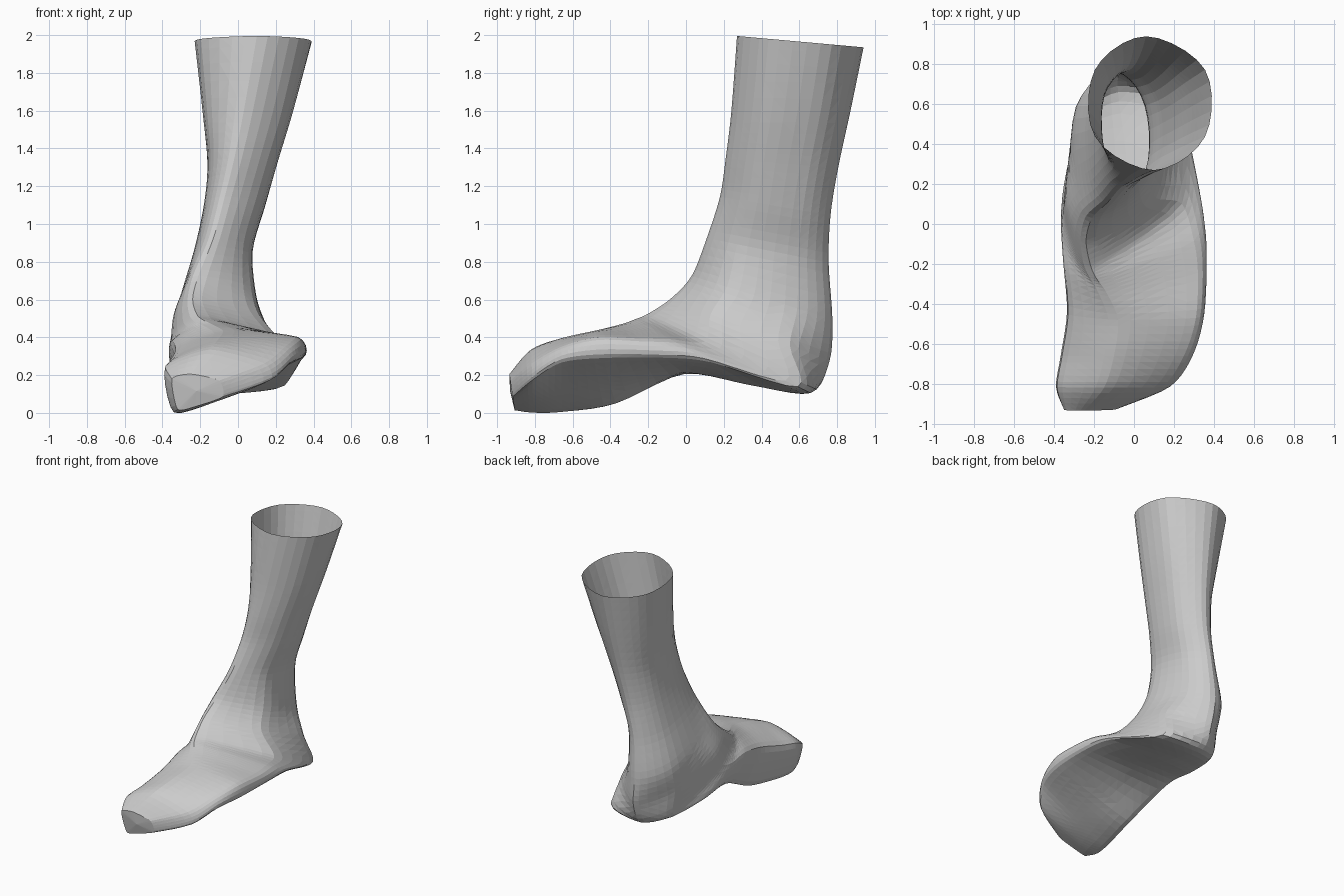
import bpy
import bmesh
from mathutils import Vector

default = bpy.data.objects.get("Cube")
if default:
    bpy.data.objects.remove(default, do_unlink=True)

AROUND, ALONG = 5, 5      # subdivisions between control points / control rings

# Leg rings: shin (x, y, z), back (x, y, z), min x, max x
LEG = [
    ((.1, .27, 2), (.06, .94, 1.94), -.23, .39),
    ((.03, .24, 1.6), (.04, .87, 1.6), -.19, .29),
    ((-.02, .21, 1.35), (.01, .805, 1.3), -.165, .205),
    ((-.07, .18, 1.15), (-.03, .765, 1.05), -.185, .14),
    ((-.13, .11, .93), (-.08, .755, .8), -.235, .075),
    ((-.21, .03, .73), (-.1, .775, .5), -.31, .09),
]

# Foot rings: top (x, y, z), bottom (x, y, z), then (x, drop from top to bottom)
# for the outer upper, outer sole, inner sole and inner upper edges
FOOT = [
    ((-.24, -.08, .61), (-.08, .76, .28), (.11, .25), (.17, .75), (-.29, .75), (-.34, .25)),
    ((-.22, -.2, .53), (-.08, .66, .11), (.24, .35), (.23, .92), (-.27, .85), (-.355, .3)),
    ((-.19, -.27, .5), (-.04, .35, .15), (.3, .3), (.325, .65), (-.33, .85), (-.36, .35)),
    ((-.14, -.34, .475), (0, -.02, .22), (.32, .3), (.345, .7), (-.33, 1), (-.345, .35)),
    ((-.08, -.48, .44), (0, -.4, .15), (.31, .12), (.335, .5), (-.28, 1.33), (-.33, .35)),
    ((-.1, -.66, .4), (-.05, -.66, .1), (.25, .15), (.28, .43), (-.32, 1.3), (-.36, .4)),
    ((-.15, -.82, .34), (-.1, -.81, .07), (.14, .27), (.17, .6), (-.34, 1.23), (-.385, .35)),
    ((-.25, -.935, .21), (-.22, -.91, .04), (-.1, .2), (-.08, .7), (-.32, 1.1), (-.35, .15)),
]


def spline(a, b, c, d, t, tension):
    """Cardinal spline between b and c."""
    m, n = (c - a) * tension, (d - b) * tension
    return (b * (2*t**3 - 3*t**2 + 1) + m * (t**3 - 2*t**2 + t)
            + c * (3*t**2 - 2*t**3) + n * (t**3 - t**2))


def ring(top, bottom, edges, tension):
    """Closed section through top, outer edges, bottom and inner edges."""
    top, bottom = Vector(top), Vector(bottom)
    sides = []
    for x, drop in edges:
        p = top.lerp(bottom, drop)
        p.x = x
        sides.append(p)
    pts = [top, sides[0], sides[1], bottom, sides[2], sides[3]]
    n = len(pts)
    return [spline(pts[i - 1], pts[i], pts[(i + 1) % n], pts[(i + 2) % n],
                   k / AROUND, tension)
            for i in range(n) for k in range(AROUND)]


def leg_ring(shin, back, x0, x1):
    mid, half = (x0 + x1) / 2, (x1 - x0) / 2 * .89
    edges = [(mid + half, .25), (mid + half, .75), (mid - half, .75), (mid - half, .25)]
    return ring(shin, back, edges, .5)


controls = [leg_ring(*row) for row in LEG]
controls += [ring(row[0], row[1], row[2:], .3) for row in FOOT]

# Loft the rings from the open leg rim to the toes
last = len(controls) - 1
rings = []
for i in range(last):
    group = [controls[max(i - 1, 0)], controls[i], controls[i + 1],
             controls[min(i + 2, last)]]
    for k in range(ALONG):
        rings.append([spline(*p, k / ALONG, .45) for p in zip(*group)])
rings.append(controls[last])

bm = bmesh.new()
loops = [[bm.verts.new(p) for p in r] for r in rings]
for upper, lower in zip(loops, loops[1:]):
    for j in range(len(upper)):
        k = (j + 1) % len(upper)
        bm.faces.new((upper[j], upper[k], lower[k], lower[j]))

# Blunt toe end
center = sum((v.co for v in loops[-1]), Vector()) / len(loops[-1])
tip = bm.verts.new(center + Vector((0, -.01, 0)))
for j in range(len(loops[-1])):
    bm.faces.new((loops[-1][j], loops[-1][(j + 1) % len(loops[-1])], tip))

# Stand on the ground, faceted triangles
ground = min(v.co.z for v in bm.verts)
bmesh.ops.translate(bm, verts=bm.verts, vec=(0, 0, -ground))
bmesh.ops.recalc_face_normals(bm, faces=bm.faces)
bmesh.ops.triangulate(bm, faces=bm.faces)

mesh = bpy.data.meshes.new("foot_and_leg")
bm.to_mesh(mesh)
bm.free()
foot = bpy.data.objects.new("foot_and_leg", mesh)
bpy.context.collection.objects.link(foot)

# Plain grey material
grey = bpy.data.materials.new("plain_grey")
grey.use_nodes = True
color = (.6, .6, .6, 1)
grey.diffuse_color = color
grey.node_tree.nodes["Principled BSDF"].inputs["Base Color"].default_value = color
mesh.materials.append(grey)
